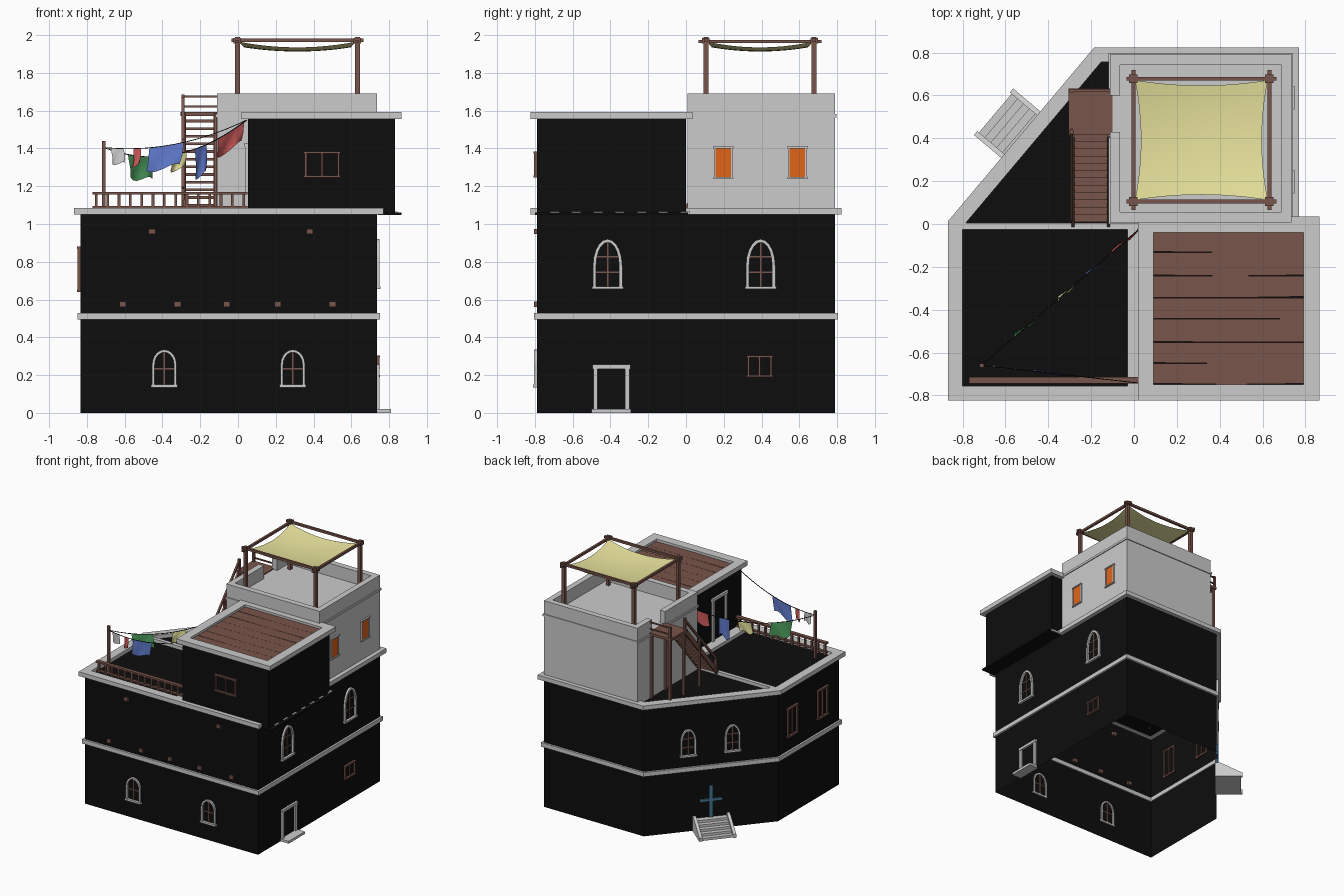
import bpy, bmesh, math, random
from mathutils import Vector, Matrix

if "Cube" in bpy.data.objects:
    bpy.data.objects.remove(bpy.data.objects["Cube"])
random.seed(4)

def mat(name, *c):
    m = bpy.data.materials.new(name)
    m.diffuse_color = (*c, 1)
    m.use_nodes = True
    m.node_tree.nodes["Principled BSDF"].inputs["Base Color"].default_value = m.diffuse_color
    return m
BLACK = mat("dark_wall", .004, .004, .004)
WOOD = mat("wood", .19, .09, .07)
ORANGE = mat("orange_shutter", .75, .13, .01)
YELLOW = mat("yellow_cloth", .82, .78, .34)
BLUE = mat("blue_cloth", .12, .2, .62)
RED = mat("red_cloth", .6, .1, .1)
GREEN = mat("green_cloth", .08, .36, .12)
STEEL = mat("door_blue", .06, .2, .32)

def mesh(name, verts, faces, m=None, M=Matrix(), smooth=False):
    bm = bmesh.new()
    vs = [bm.verts.new(M @ Vector(v)) for v in verts]
    for f in faces:
        bm.faces.new([vs[i] for i in f])
    bmesh.ops.recalc_face_normals(bm, faces=bm.faces)
    for f in bm.faces:
        f.smooth = smooth
    me = bpy.data.meshes.new(name)
    bm.to_mesh(me)
    bm.free()
    ob = bpy.data.objects.new(name, me)
    bpy.context.collection.objects.link(ob)
    if m:
        me.materials.append(m)
    return ob

def prism(name, pts, z0, z1, m=None, bottom=True):
    n = len(pts)
    v = [(*p, z) for z in (z0, z1) for p in pts]
    f = [(i, (i + 1) % n, n + (i + 1) % n, n + i) for i in range(n)] + [tuple(range(n, 2 * n))]
    if bottom:
        f.append(tuple(range(n)))
    return mesh(name, v, f, m)

def rect(x0, x1, y0, y1):
    return [(x0, y0), (x1, y0), (x1, y1), (x0, y1)]

def box(name, x0, x1, y0, y1, z0, z1, m=None, M=Matrix()):
    v = [(x, y, z) for x in (x0, x1) for y in (y0, y1) for z in (z0, z1)]
    return mesh(name, v, [(0, 1, 3, 2), (4, 5, 7, 6), (0, 1, 5, 4), (2, 3, 7, 6), (0, 2, 6, 4), (1, 3, 7, 5)], m, M)

def offset(pts, d):
    # move every side of a counter-clockwise outline outward by d
    out, n = [], len(pts)
    for i in range(n):
        a, b, c = (Vector(pts[(i + k) % n]) for k in (-1, 0, 1))
        e, g = (b - a).normalized(), (c - b).normalized()
        n1, n2 = Vector((e.y, -e.x)), Vector((g.y, -g.x))
        out.append(tuple(b + (n1 + n2) * d / (1 + n1.dot(n2))))
    return out

def ring(name, pts, out, inn, z0, z1, m=None):
    n = len(pts)
    o, i_ = offset(pts, out), offset(pts, -inn)
    v = [(*p, z) for L, z in ((o, z0), (o, z1), (i_, z1), (i_, z0)) for p in L]
    f = [(k * n + i, k * n + (i + 1) % n, (k + 1) % 4 * n + (i + 1) % n, (k + 1) % 4 * n + i)
         for k in range(4) for i in range(n)]
    return mesh(name, v, f, m)

def bar(name, a, b, w, h, m=WOOD):
    a, b = Vector(a), Vector(b)
    d = b - a
    M = Matrix.Translation(a) @ d.to_track_quat('Y', 'Z').to_matrix().to_4x4()
    return box(name, -w / 2, w / 2, 0, d.length, -h / 2, h / 2, m, M)

# wall frame: local x along the wall, y outward, z up
def wall(px, py, pz, nx, ny):
    return Matrix(((ny, nx, 0, px), (-nx, ny, 0, py), (0, 0, 1, pz), (0, 0, 0, 1)))

def arch_window(name, M, w, h, rise, t=.014, bars=2):
    def arc(w, h, r):
        return [(-w / 2, 0)] + [(-w / 2 * math.cos(a), h - r + r * math.sin(a))
                                for a in [math.pi * i / 10 for i in range(11)]] + [(w / 2, 0)]
    o, i_ = arc(w, h, rise), arc(w - 2 * t, h - t, rise - t)
    n = len(o)
    v = [(p[0], y, p[1]) for L, y in ((o, -.01), (o, .015), (i_, .015), (i_, -.01)) for p in L]
    f = [(k * n + i, k * n + i + 1, (k + 1) % 4 * n + i + 1, (k + 1) % 4 * n + i) for k in range(4) for i in range(n - 1)]
    f += [(0, n, 2 * n, 3 * n), (n - 1, 2 * n - 1, 3 * n - 1, 4 * n - 1)]
    mesh(name + "_frame", v, f, None, M)
    box(name + "_sill", -w / 2 - .006, w / 2 + .006, -.01, .02, -.005, .01, None, M)
    box(name + "_mullion", -.004, .004, -.005, .006, .01, h - t, WOOD, M)
    for k in range(bars):
        z = h * (k + 1) / (bars + 1.1)
        box(name + "_crossbar", -w / 2 + t, w / 2 - t, -.005, .005, z - .004, z + .004, WOOD, M)

def square_frame(name, M, w, h, t, m, depth=.014, mullion=False, bottom=True):
    for s in (-1, 1):
        box(name + "_jamb", s * w / 2, s * (w / 2 - t), -.01, depth, 0, h, m, M)
    box(name + "_lintel", -w / 2 - .005, w / 2 + .005, -.01, depth + .003, h - t, h, m, M)
    if bottom:
        box(name + "_sill", -w / 2 - .005, w / 2 + .005, -.01, depth + .003, 0, t, m, M)
    if mullion:
        box(name + "_mullion", -.005, .005, -.01, depth - .004, t, h - t, m, M)

# main body with chamfered back left corner
foot = [(-.835, -.79), (.735, -.79), (.735, .79), (-.17, .79), (-.835, 0)]
prism("main_body", foot, 0, 1.055, BLACK, bottom=False)
ring("middle_band", foot, .016, .01, .495, .53)
ring("roof_edge_trim", foot, .034, .035, 1.05, 1.085)
box("terrace_side_curb", -.03, .06, -.77, .01, 1.05, 1.082)
box("terrace_back_curb", -.81, .05, -.025, .005, 1.05, 1.082)

# overhanging front right room
room = rect(.052, .832, -.79, 0)
prism("roof_room", room, 1.055, 1.562, BLACK)
box("overhang_slab", .74, .865, -.8, .01, 1.048, 1.06, BLACK)
for i in range(7):
    y = -.72 + i * .115
    box("overhang_joist", .72, .845, y, y + .05, 1.05, 1.066)
ring("room_roof_trim", room, .034, .04, 1.555, 1.592)
ys = [-.75 + i * .103 + (random.uniform(-.01, .01) if 0 < i < 7 else 0) for i in range(8)]
for a, b in zip(ys, ys[1:]):
    g = [random.uniform(.0, .007) for _ in range(2)]
    prism("roof_plank", [(.09, a + g[0]), (.45, a + .001), (.8, a + g[1]), (.8, b), (.09, b)], 1.56, 1.574, WOOD)

# grey tower with parapet open at the stair landing
tower = rect(-.112, .735, .008, .79)
prism("tower", tower, 1.055, 1.585)
ring("tower_band", tower, .007, .02, 1.565, 1.583)
for x0, x1, y0, y1 in ((-.112, .735, .008, .055), (-.112, .735, .743, .79), (.688, .735, .055, .743),
                       (-.112, -.065, .055, .43), (-.112, -.065, .6, .743)):
    box("parapet", x0, x1, y0, y1, 1.58, 1.69)

# shade canopy
px, py = (-.003, .632), (.105, .678)
for x in px:
    for y in py:
        box("canopy_post", x - .013, x + .013, y - .013, y + .013, 1.58, 1.99, WOOD)
        box("canopy_joint", x - .02, x + .02, y - .02, y + .02, 1.955, 1.985, WOOD)
    bar("canopy_side_beam", (x, .065, 1.966), (x, .718, 1.966), .018, .018)
for y in py:
    bar("canopy_cross_beam", (-.035, y, 1.973), (.664, y, 1.973), .018, .018)

def grid(name, fn, n, k, m):
    v = [fn(i / n, j / k) for j in range(k + 1) for i in range(n + 1)]
    f = [(j * (n + 1) + i, j * (n + 1) + i + 1, (j + 1) * (n + 1) + i + 1, (j + 1) * (n + 1) + i)
         for j in range(k) for i in range(n)]
    return mesh(name, v, f, m, smooth=True)

def canopy(s, t):
    u, w = 2 * s - 1, 2 * t - 1
    return (.3145 + .31 * u * (1 - .09 * (1 - w * w)), .3915 + .28 * w * (1 - .09 * (1 - u * u)),
            1.965 - .03 * (2 - u * u - w * w) + .008 * (1 - u * u) * (1 - w * w))
grid("canopy_cloth", canopy, 12, 12, YELLOW)

# timber stair up to the tower
for i in range(12):
    y, z = .01 + i * .034, 1.1 + i * .0405
    box("stair_tread", -.28, -.12, y, y + .036, z - .007, z + .007, WOOD)
for x in (-.285, -.12):
    bar("stair_stringer", (x, .0, 1.075), (x, .42, 1.575), .014, .035)
    for y in (.435, .615):
        box("landing_leg", x - .01, x + .01, y - .01, y + .01, 1.055, 1.58, WOOD)
box("stair_landing", -.305, -.1, .415, .632, 1.572, 1.592, WOOD)
for y, z0, z1 in ((.03, 1.09, 1.2), (.24, 1.055, 1.45), (.43, 1.58, 1.685)):
    box("handrail_post", -.3, -.282, y - .009, y + .009, z0, z1, WOOD)
bar("handrail", (-.291, .02, 1.19), (-.291, .44, 1.68), .014, .016)
for z in (1.622, 1.676):
    bar("landing_back_rail", (-.29, .622, z), (-.11, .622, z), .01, .01)
box("landing_rail_post", -.3, -.282, .613, .631, 1.58, 1.685, WOOD)

# terrace railing
bar("railing_top", (-.77, -.73, 1.163), (.05, -.73, 1.163), .03, .014)
bar("railing_base", (-.77, -.73, 1.09), (.05, -.73, 1.09), .025, .01)
for i in range(14):
    x = -.75 + i * .06
    box("baluster", x - .007, x + .007, -.737, -.723, 1.06, 1.16, WOOD)

# washing lines and laundry
box("laundry_pole", -.721, -.701, -.67, -.65, 1.055, 1.44, WOOD)
def line(end, sag):
    a, b = Vector((-.711, -.66, 1.405)), Vector(end)
    return lambda t: a.lerp(b, t) - Vector((0, 0, 4 * sag * t * (1 - t)))
LA, LB = line((.045, -.005, 1.55), .11), line((.045, -.745, 1.55), .055)
for L in (LA, LB):
    for i in range(14):
        bar("washing_line", L(i / 14), L((i + 1) / 14), .004, .004, BLACK)
def laundry(name, L, t0, t1, h, m, skew=0.0):
    def fn(s, r):
        p = L(t0 + (t1 - t0) * (s + skew * r))
        q = L(t0 + (t1 - t0) * s)
        wob = .008 * r * math.sin(7 * s + 3 * r)
        return (p.x + wob, p.y - wob, q.z - h * r * (1 + .12 * math.sin(6 * s)))
    grid(name, fn, 6, 5, m)
laundry("green_shirt", LA, .17, .33, .12, GREEN, .1)
laundry("yellow_towel", LA, .48, .58, .085, YELLOW, -.15)
laundry("blue_trousers", LA, .64, .72, .15, BLUE)
laundry("red_sheet", LA, .8, .98, .1, RED, -.06)
laundry("white_cloth", LB, .05, .14, .08, None, .1)
laundry("red_sock", LB, .21, .26, .09, RED, -.2)
laundry("blue_sheet", LB, .32, .56, .12, BLUE, -.1)

# front wall
for x in (-.39, .29):
    arch_window("front_arch_window", wall(x, -.79, .14, 0, -1), .13, .195, .08, bars=1)
for x, z in ((-.61, .575), (-.32, .575), (-.06, .575), (.21, .575), (.5, .575), (-.455, .96), (.38, .96)):
    box("beam_end", x - .018, x + .018, -.805, -.77, z - .014, z + .014, WOOD)
square_frame("room_window", wall(.445, -.79, 1.245, 0, -1), .185, .14, .012, WOOD, mullion=True)

# right wall
for y in (-.415, .395):
    arch_window("side_arch_window", wall(.735, y, .66, 1, 0), .155, .26, .14, .017)
D = wall(.735, -.395, 0, 1, 0)
square_frame("side_door", D, .19, .255, .022, None, bottom=False)
box("side_door_step", -.105, .105, -.01, .075, 0, .02, None, D)
square_frame("side_window", wall(.735, .39, .19, 1, 0), .13, .115, .011, WOOD, mullion=True)
for y in (.197, .59):
    M = wall(.735, y, 1.24, 1, 0)
    square_frame("tower_window", M, .1, .17, .009, None, .01)
    box("tower_shutter", -.042, .042, -.01, .005, .008, .162, ORANGE, M)

# left wall and the roof room door
for y in (-.18, -.57):
    square_frame("left_window", wall(-.835, y, .64, -1, 0), .13, .24, .013, WOOD, mullion=True)
square_frame("room_door", wall(.052, -.5, 1.06, -1, 0), .19, .37, .022, None, bottom=False)

# chamfered wall: windows, blue door and entrance steps
a, b = Vector(foot[4]), Vector(foot[3])
e = (b - a).normalized()
def chamfer(t, z):
    p = a.lerp(b, t)
    return wall(p.x, p.y, z, -e.y, e.x)
for t in (.34, .67):
    arch_window("chamfer_arch_window", chamfer(t, .62), .12, .22, .1)
M = chamfer(.5, .1)
box("door_upright", -.012, .012, -.005, .01, 0, .26, STEEL, M)
box("door_crossbar", -.085, .085, -.005, .01, .13, .152, STEEL, M)
M = chamfer(.5, 0)
for i in range(5):
    box("entrance_step", -.12, .12, -.01, .19 - i * .036, i * .02, (i + 1) * .02, None, M)
for s in (-1, 1):
    C = M @ Matrix.Translation((s * .13, 0, 0))
    v = [(x, y, z) for x in (-.012, .012) for y, z in ((-.01, 0), (.2, 0), (.2, .03), (.03, .12), (-.01, .12))]
    mesh("entrance_step_cheek", v, [tuple(range(5)), tuple(range(5, 10))] +
         [(i, (i + 1) % 5, 5 + (i + 1) % 5, 5 + i) for i in range(5)], None, C)
